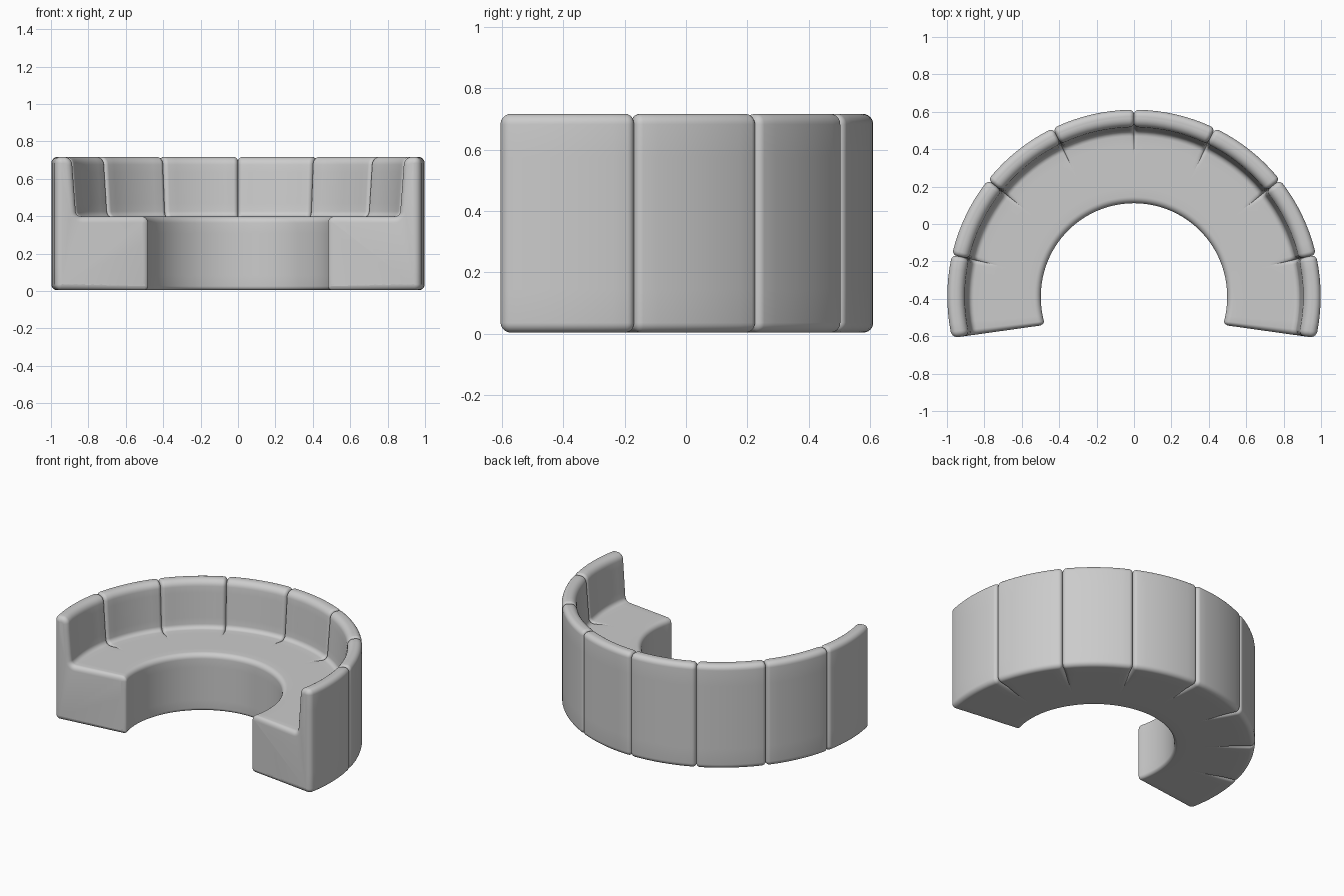
import bpy, bmesh, math
from mathutils import Vector

if "Cube" in bpy.data.objects:
    bpy.data.objects.remove(bpy.data.objects["Cube"])

CENTRE_Y = -0.387
SEG = math.pi / 7          # angle covered by one padded panel
PANELS = 8
START = math.pi / 2 - SEG * PANELS / 2


def rounded_profile(corners, steps=6, cuts=6):
    """Counter-clockwise rounded outline as (point, outward normal) pairs."""
    n = len(corners)
    arcs = []
    for i in range(n):
        p = Vector(corners[i][:2])
        rad = corners[i][2]
        a = (p - Vector(corners[i - 1][:2])).normalized()
        b = (Vector(corners[(i + 1) % n][:2]) - p).normalized()
        na, nb = Vector((a.y, -a.x)), Vector((b.y, -b.x))
        turn = a.x * b.y - a.y * b.x
        side = 1 if turn > 0 else -1
        ang = math.acos(max(-1, min(1, a.dot(b))))
        c = p - a * rad * math.tan(ang / 2) - na * rad * side
        arc = []
        for k in range(steps + 1):
            t = k / steps
            nn = (na * math.sin((1 - t) * ang) + nb * math.sin(t * ang)) / math.sin(ang)
            arc.append((c + nn * rad * side, nn))
        arcs.append(arc)
    out = []
    for i in range(n):
        out += arcs[i]
        (p, nrm), (q, _) = arcs[i][-1], arcs[(i + 1) % n][0]
        out += [(p.lerp(q, k / cuts), arcs[i][-1][1]) for k in range(1, cuts)]
    return out


# L-shaped section: radius from centre, height, corner rounding
profile = rounded_profile([
    (0.498, 0.004, 0.022), (0.998, 0.004, 0.032), (0.998, 0.717, 0.034),
    (0.908, 0.717, 0.045), (0.884, 0.398, 0.030), (0.498, 0.398, 0.034)])


def groove_weight(p):
    """Seams pinch the back fully and fade out across the seat and base."""
    return max(0.0, min(1.0, (p.x - 0.80) / 0.10))


# Stations along the sweep: (angle, inset at seams, inset at the open ends)
stations = []
FIL, END, K = 0.026, 0.034, 5
for s in range(PANELS):
    lo, hi = START + s * SEG, START + (s + 1) * SEG
    first, last = s == 0, s == PANELS - 1
    fa, fb = (END if first else FIL), (END if last else FIL)
    for k in range(K + 1):
        if k == 0 and not first:
            continue
        a = k / K * math.pi / 2
        inset = fa * (1 - math.sin(a))
        stations.append((lo + fa * (1 - math.cos(a)), 0 if first else inset, inset if first else 0))
    for k in range(1, 8):
        stations.append((lo + fa + (hi - lo - fa - fb) * k / 8, 0, 0))
    for k in range(K, -1, -1):
        a = k / K * math.pi / 2
        inset = fb * (1 - math.sin(a))
        stations.append((hi - fb * (1 - math.cos(a)), 0 if last else inset, inset if last else 0))

# Sweep the section around the arc
bm = bmesh.new()
rings = []
for ang, seam, end in stations:
    # the two end panels widen slightly toward the inner edge
    off = ang - math.pi / 2
    flare = max(0.0, (abs(off) - SEG * (PANELS / 2 - 1)) / SEG) * math.copysign(0.085, off)
    ring = []
    for p, nrm in profile:
        q = p - nrm * (end + seam * groove_weight(p))
        shift = flare * (1 - q.x)
        ring.append(bm.verts.new((
            q.x * math.cos(ang) - shift * math.sin(ang),
            CENTRE_Y + q.x * math.sin(ang) + shift * math.cos(ang), q.y)))
    rings.append(ring)
m = len(profile)
for r0, r1 in zip(rings, rings[1:]):
    for j in range(m):
        bm.faces.new((r0[j], r0[(j + 1) % m], r1[(j + 1) % m], r1[j]))
bm.faces.new(rings[0])
bm.faces.new(rings[-1])
bmesh.ops.recalc_face_normals(bm, faces=bm.faces)

mesh = bpy.data.meshes.new("curved_sofa")
bm.to_mesh(mesh)
bm.free()
sofa = bpy.data.objects.new("curved_sofa", mesh)
bpy.context.collection.objects.link(sofa)
bpy.context.view_layer.objects.active = sofa
sofa.select_set(True)
bpy.ops.object.shade_smooth_by_angle(angle=math.radians(50))
